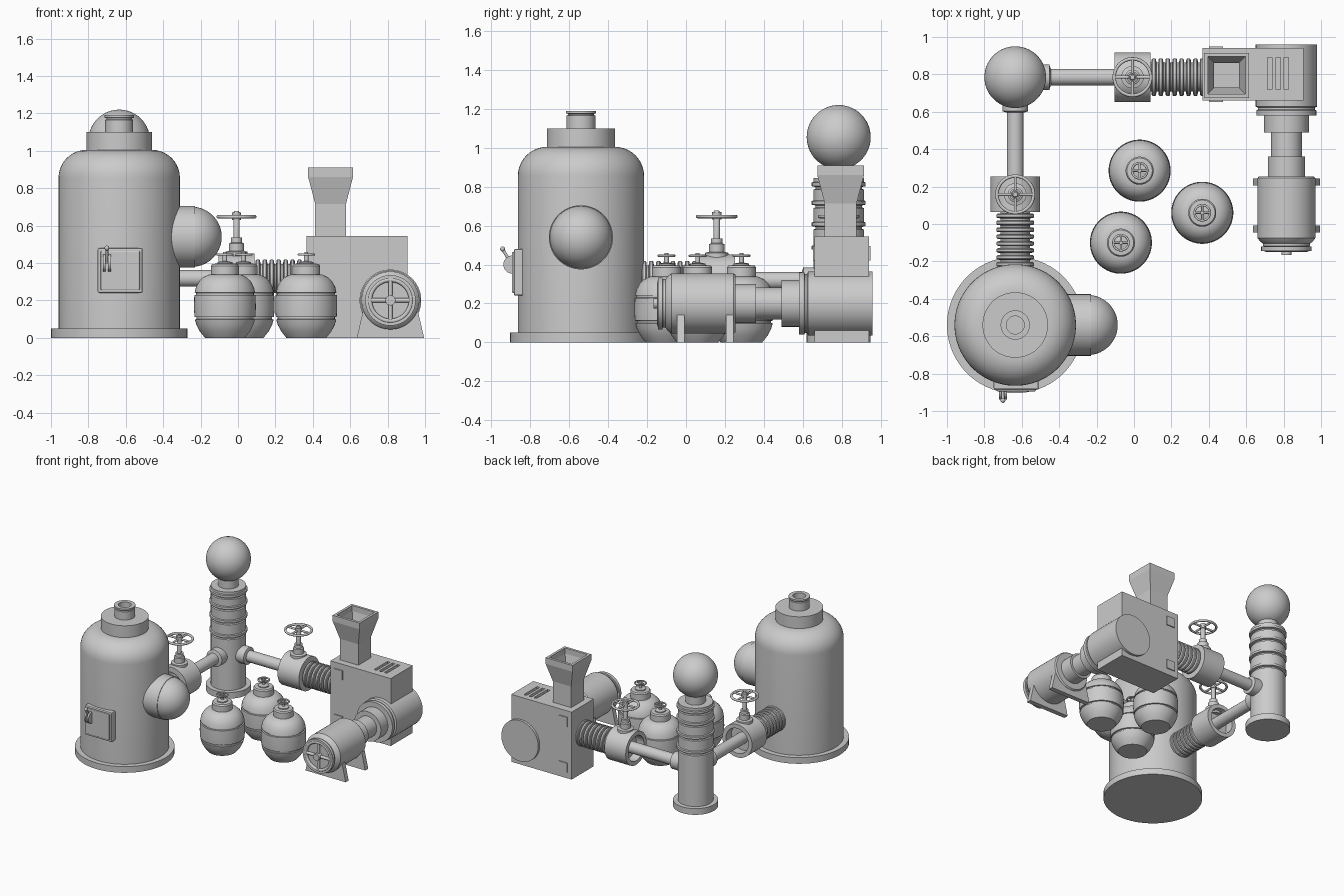
import bpy, bmesh
from math import pi, cos, sin, radians, sqrt
from mathutils import Vector, Matrix

if "Cube" in bpy.data.objects:
    bpy.data.objects.remove(bpy.data.objects["Cube"])

UP, X, Y = Vector((0, 0, 1)), Vector((1, 0, 0)), Vector((0, 1, 0))


def finish(name, bm, smooth=True):
    bmesh.ops.recalc_face_normals(bm, faces=bm.faces)
    me = bpy.data.meshes.new(name)
    bm.to_mesh(me)
    bm.free()
    if smooth:
        for p in me.polygons:
            p.use_smooth = True
        me.set_sharp_from_angle(angle=radians(32))
    ob = bpy.data.objects.new(name, me)
    bpy.context.collection.objects.link(ob)
    return ob


def lathe(name, profile, loc=(0, 0, 0), axis=UP, n=48, closed=False, smooth=True):
    """Revolve (radius, height) points around an axis through loc."""
    bm = bmesh.new()
    off = pi / n
    rings = [[bm.verts.new((r * cos(off + 2 * pi * i / n), r * sin(off + 2 * pi * i / n), h))
              for i in range(n)] for r, h in profile]
    pairs = list(zip(rings, rings[1:]))
    if closed:
        pairs.append((rings[-1], rings[0]))
    for a, b in pairs:
        for i in range(n):
            j = (i + 1) % n
            bm.faces.new((a[i], a[j], b[j], b[i]))
    bmesh.ops.remove_doubles(bm, verts=bm.verts, dist=1e-5)
    rot = UP.rotation_difference(Vector(axis)).to_matrix().to_4x4()
    bm.transform(Matrix.Translation(loc) @ rot)
    return finish(name, bm, smooth)


def rod(name, a, b, r, n=24):
    a, b = Vector(a), Vector(b)
    L = (b - a).length
    return lathe(name, [(0, 0), (r, 0), (r, L), (0, L)], a, (b - a).normalized(), n)


def box(name, lo, hi, bevel=0.0):
    bm = bmesh.new()
    bmesh.ops.create_cube(bm, size=1)
    lo, hi = Vector(lo), Vector(hi)
    bm.transform(Matrix.Translation((lo + hi) / 2) @ Matrix.Diagonal((*(hi - lo), 1)))
    if bevel:
        bmesh.ops.bevel(bm, geom=bm.edges[:], offset=bevel, segments=2, affect='EDGES', profile=0.5)
    return finish(name, bm, False)


def arc(r, cr, ch, a0, a1, n=10):
    """Arc points in (radius, height) space, angles in degrees."""
    return [(max(0, cr + r * cos(radians(a0 + (a1 - a0) * i / n))),
             ch + r * sin(radians(a0 + (a1 - a0) * i / n))) for i in range(n + 1)]


def wheel(name, loc, axis, R, r, spoke):
    """Hand wheel: rim, hub and four spokes."""
    loc, axis = Vector(loc), Vector(axis)
    lathe(name + "_rim", arc(r, R - r, 0, 0, 330, 11), loc, axis, 40, closed=True)
    side = Y if abs(axis.z) > 0.5 else UP
    for k, d in enumerate((X, side)):
        rod(f"{name}_spoke_{k}", loc - d * (R - r), loc + d * (R - r), spoke, 12)
    rod(name + "_hub", loc - axis * r * 1.8, loc + axis * r * 2.5, R * 0.22)


# boiler tank
T = Vector((-0.635, -0.54, 0))
lathe("tank_base", [(0, 0), (0.365, 0), (0.365, 0.05), (0, 0.05)], T, n=64)
lathe("tank_body", [(0, 0.03), (0.325, 0.03)] + arc(0.15, 0.175, 0.855, 0, 90) + [(0, 1.005)], T, n=64)
lathe("tank_cap", [(0, 0.98), (0.175, 0.98), (0.175, 1.1), (0, 1.1)], T, n=64)
lathe("tank_outlet", [(0, 1.08), (0.075, 1.08), (0.075, 1.165), (0.068, 1.168), (0.068, 1.175),
                      (0.078, 1.177), (0.078, 1.19), (0.048, 1.19), (0.048, 1.11), (0, 1.11)], T)

# domed side port
lathe("side_port", [(0, 0.1), (0.165, 0.1), (0.165, 0.405), (0.161, 0.405)]
      + arc(0.161, 0, 0.387, 6, 90, 14), (T.x, T.y, 0.54), X)

# fire door and latch
box("door", (-0.75, -0.885, 0.24), (-0.51, -0.78, 0.48), 0.008)
box("door_panel", (-0.735, -0.895, 0.255), (-0.525, -0.87, 0.465), 0.006)
for i, x in enumerate((-0.722, -0.694)):
    rod(f"latch_plate_{i}", (x, -0.892, 0.4), (x + 0.014, -0.892, 0.4), 0.047)
rod("latch_lever", (-0.701, -0.895, 0.4), (-0.701, -0.942, 0.478), 0.008, 12)
lathe("latch_knob", arc(0.013, 0, 0, -90, 90), (-0.701, -0.943, 0.48), n=16)

# rear column with ball top
C = Vector((-0.635, 0.785, 0))
col = [(0, 0), (0.165, 0), (0.165, 0.05), (0.13, 0.05)]
for z in (0.46, 0.58, 0.69, 0.785):
    col += [(0.13, z), (0.12, z + 0.004), (0.12, z + 0.014), (0.139, z + 0.018),
            (0.139, z + 0.036), (0.13, z + 0.04)]
lathe("column", col + [(0.13, 0.845), (0, 0.845)], C)
lathe("column_neck", [(0, 0.82), (0.075, 0.82), (0.075, 0.93), (0, 0.93)], C)
lathe("column_ball", arc(0.165, 0, 1.055, -90, 90, 28), C)

# pipe runs: thin pipe, flange, valve, bellows
P = C + UP * 0.318
for name, d in (("tank_run", -Y), ("mill_run", X)):
    rod(name + "_pipe", P, P + d * 0.65, 0.045)
    lathe(name + "_flange", [(0, 0.1), (0.068, 0.1), (0.068, 0.182), (0.045, 0.19), (0, 0.19)], P, d)
    lathe(name + "_valve_body", [(0, 0.6), (0.1, 0.6), (0.1, 0.532), (0.133, 0.532),
                                 (0.133, 0.722), (0, 0.722)], P, d)
    bel = [(0, 0.7), (0.078, 0.7)]
    for i in range(8):
        h = 0.728 + 0.037 * i
        bel += [(0.078, h), (0.096, h + 0.002), (0.101, h + 0.007), (0.101, h + 0.02),
                (0.096, h + 0.025), (0.078, h + 0.027)]
    lathe(name + "_bellows", bel + [(0.078, 1.06), (0, 1.06)], P, d)
    V = C + d * 0.627
    lathe(name + "_valve_stem", [(0, 0.4), (0.06, 0.4), (0.06, 0.46), (0.04, 0.465), (0.04, 0.505),
                                 (0.03, 0.51), (0.03, 0.535), (0.017, 0.535), (0.017, 0.67),
                                 (0.012, 0.678), (0, 0.678)], V, n=32)
    wheel(name + "_valve_wheel", V + UP * 0.647, UP, 0.107, 0.009, 0.008)

# mill housing with vent slots cut in its top
housing = box("mill_housing", (0.365, 0.66, 0), (0.905, 0.94, 0.545))
for i in range(3):
    x = 0.725 + 0.045 * i
    cut = box("slot_cutter", (x - 0.012, 0.72, 0.515), (x + 0.012, 0.89, 0.6))
    cut.hide_render = True
    m = housing.modifiers.new("slot", 'BOOLEAN')
    m.object, m.operation, m.solver = cut, 'DIFFERENCE', 'EXACT'
    bpy.context.view_layer.objects.active = housing
    bpy.ops.object.modifier_apply(modifier=m.name)
    bpy.data.objects.remove(cut)
for y in (0.66, 0.94):
    for z in (0.05, 0.42):
        box("housing_pad", (0.4, y - 0.008, z), (0.475, y + 0.008, z + 0.075))

# open hopper
s = sqrt(2)
hop = [(0, 0.53), (0.082, 0.53), (0.082, 0.715), (0.12, 0.86), (0.12, 0.91), (0.1, 0.91),
       (0.1, 0.865), (0.066, 0.73), (0.066, 0.68), (0, 0.68)]
lathe("hopper", [(r * s, h) for r, h in hop], (0.495, 0.795, 0), n=4, smooth=False)

# drum, shaft and motor along y
M = Vector((0.815, 0, 0.2))
lathe("drum_and_shaft", [(0, 0.96), (0.165, 0.96), (0.165, 0.628), (0.152, 0.622), (0.152, 0.612),
                         (0.16, 0.608), (0.16, 0.58), (0.12, 0.58), (0.12, 0.49), (0.083, 0.49),
                         (0.083, 0.2), (0, 0.2)][::-1], M, Y)
lathe("motor", [(0, -0.126), (0.115, -0.126), (0.125, -0.118), (0.125, -0.105), (0.14, -0.095),
                (0.155, -0.075), (0.155, 0.245), (0.147, 0.255), (0.1, 0.255), (0.1, 0.36),
                (0, 0.36)], M, Y)
lathe("motor_guard", [(0.112, -0.12), (0.135, -0.12), (0.135, -0.145), (0.112, -0.145)], M, Y, closed=True)
wheel("motor_wheel", M - Y * 0.137, -Y, 0.122, 0.012, 0.012)

# motor feet
for i, y in enumerate((-0.045, 0.205)):
    foot = box(f"motor_foot_{i}", (0.635, y, 0), (0.995, y + 0.038, 0.14))
    for v in foot.data.vertices:
        if v.co.z > 0.1:
            v.co.x = M.x + (v.co.x - M.x) * 0.82

# three storage barrels with valve tops
for i, (x, y) in enumerate(((0.03, 0.285), (0.365, 0.06), (-0.07, -0.1))):
    B = Vector((x, y, 0))
    lathe(f"barrel_{i}", [(0, 0), (0.107, 0), (0.135, 0.035), (0.153, 0.07), (0.161, 0.098),
                          (0.153, 0.1), (0.153, 0.11), (0.163, 0.112), (0.166, 0.16), (0.164, 0.228),
                          (0.155, 0.23), (0.155, 0.24), (0.162, 0.242), (0.155, 0.272),
                          (0.138, 0.303), (0.115, 0.325), (0.085, 0.338), (0, 0.338)], B)
    lathe(f"barrel_cap_{i}", [(0, 0.32), (0.075, 0.32), (0.075, 0.385), (0.068, 0.395), (0.04, 0.397),
                              (0.04, 0.405), (0.012, 0.41), (0.012, 0.45), (0, 0.455)], B, n=32)
    wheel(f"barrel_wheel_{i}", B + UP * 0.445, UP, 0.047, 0.006, 0.006)
